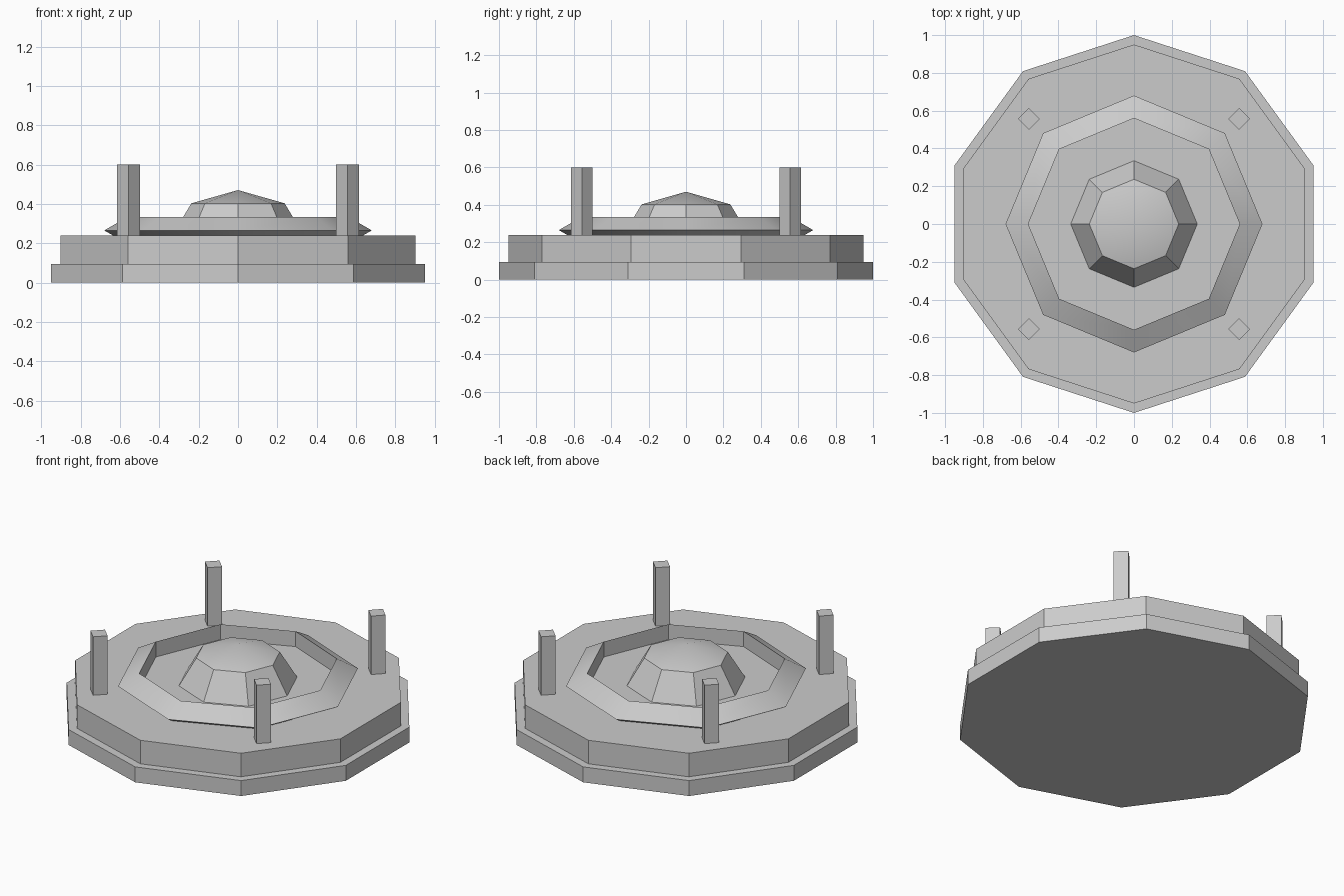
import bpy, bmesh, math

if "Cube" in bpy.data.objects:
    bpy.data.objects.remove(bpy.data.objects["Cube"])

stone = bpy.data.materials.new("plain_grey")
stone.diffuse_color = (0.6, 0.6, 0.6, 1)
stone.use_nodes = True
stone.node_tree.nodes["Principled BSDF"].inputs["Base Color"].default_value = stone.diffuse_color


def lathe(name, profile, sides, start=90, at=(0, 0), closed=False, smooth=False):
    """Spin (radius, z) points, listed upwards on the outside, into a faceted solid."""
    bm = bmesh.new()
    rings = []
    for r, z in profile:
        if r == 0:
            rings.append([bm.verts.new((at[0], at[1], z))] * sides)
            continue
        angles = [math.radians(start + 360 * i / sides) for i in range(sides)]
        rings.append([bm.verts.new((at[0] + r * math.cos(a), at[1] + r * math.sin(a), z))
                      for a in angles])
    pairs = list(zip(rings, rings[1:]))
    if closed:
        pairs.append((rings[-1], rings[0]))
    for lo, hi in pairs:
        for i in range(sides):
            j = (i + 1) % sides
            bm.faces.new(list(dict.fromkeys((lo[i], lo[j], hi[j], hi[i]))))
    if not closed:
        for ring, (r, z) in zip((rings[0], rings[-1]), (profile[0], profile[-1])):
            if r > 0:
                bm.faces.new(ring)
    bmesh.ops.recalc_face_normals(bm, faces=bm.faces)
    mesh = bpy.data.meshes.new(name)
    bm.to_mesh(mesh)
    bm.free()
    mesh.materials.append(stone)
    obj = bpy.data.objects.new(name, mesh)
    bpy.context.collection.objects.link(obj)
    if smooth:
        bpy.ops.object.select_all(action='DESELECT')
        obj.select_set(True)
        bpy.context.view_layer.objects.active = obj
        bpy.ops.object.shade_smooth_by_angle(angle=math.radians(30))
    return obj


# Two stacked ten-sided steps
lathe("lower_step", [(1, 0), (1, 0.095)], 10)
lathe("upper_step", [(0.95, 0.095), (0.95, 0.24)], 10)

# Raised eight-sided ring with a triangular section
R, r, zc = 0.6, 0.08, 0.265
section = [(R + r * math.cos(a), zc + r * math.sin(a))
           for a in (math.radians(120 * k) for k in range(3))]
lathe("ring", section, 8, closed=True, smooth=True)

# Flattened low-poly ball, half sunk in the platform
ball = [(0.335 * math.cos(a), 0.24 + 0.23 * math.sin(a))
        for a in (math.radians(d) for d in (-45, 0, 45))]
lathe("centre_dome", [(0, 0.01)] + ball + [(0, 0.47)], 8, smooth=True)

# Four square posts set diagonally
for sx in (-1, 1):
    for sy in (-1, 1):
        lathe("post", [(0.058, 0.24), (0.058, 0.6)], 4, at=(0.557 * sx, 0.557 * sy))
